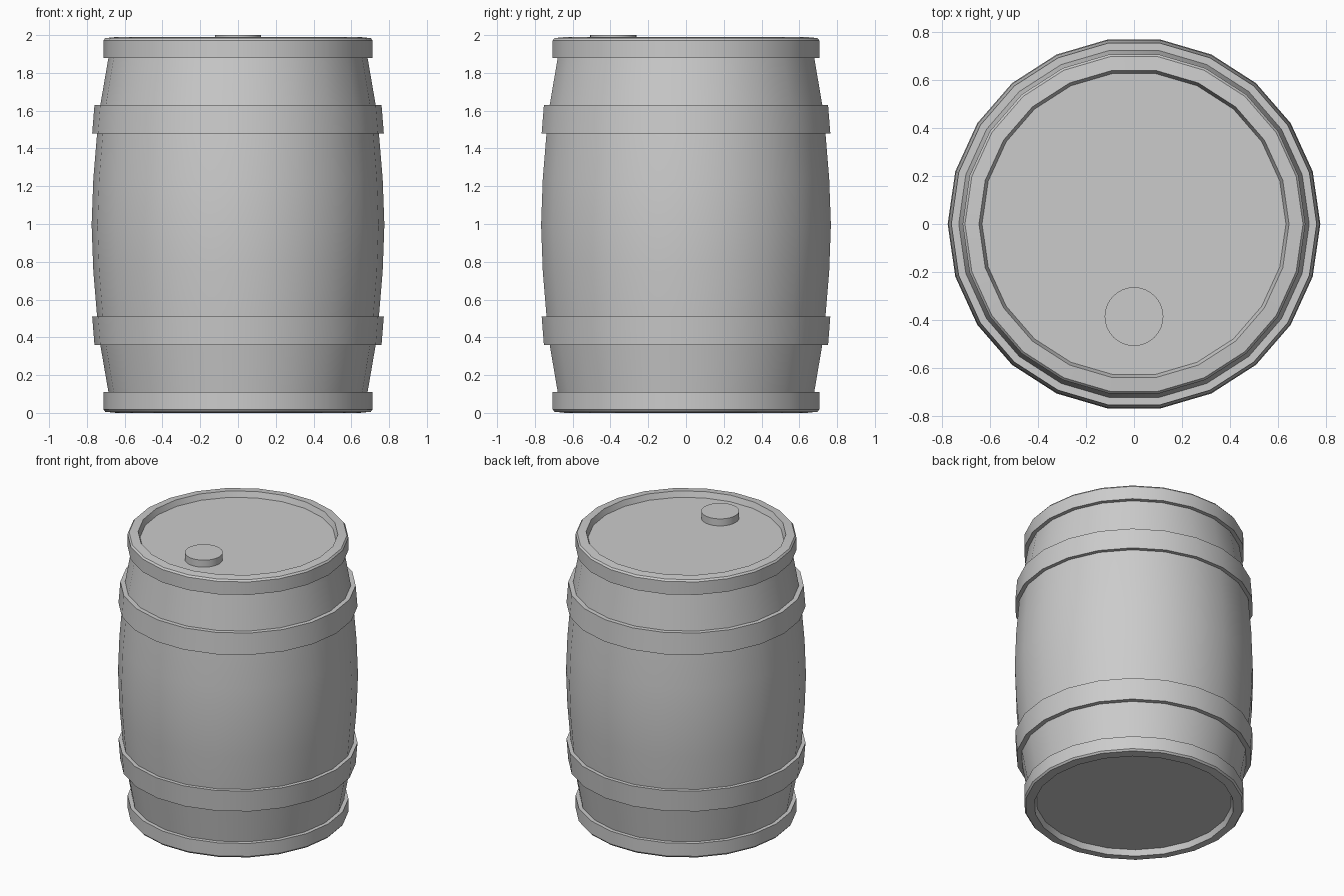
import bpy, bmesh, math

if "Cube" in bpy.data.objects:
    bpy.data.objects.remove(bpy.data.objects["Cube"])

SIDES = 22
TOTAL = 1.99  # barrel height without the cap; profile mirrors about its middle


def lathe(name, profile, sides, centre=(0, 0)):
    """Revolve (radius, z) points around z; the ends are closed with flat discs."""
    bm = bmesh.new()
    rings = []
    for r, z in profile:
        rings.append([bm.verts.new((centre[0] + r * math.cos(2 * math.pi * i / sides),
                                    centre[1] + r * math.sin(2 * math.pi * i / sides), z))
                      for i in range(sides)])
    for a, b in zip(rings, rings[1:]):
        for i in range(sides):
            j = (i + 1) % sides
            bm.faces.new((a[i], a[j], b[j], b[i]))
    bm.faces.new(rings[0][::-1])
    bm.faces.new(rings[-1])
    bmesh.ops.recalc_face_normals(bm, faces=bm.faces)
    mesh = bpy.data.meshes.new(name)
    bm.to_mesh(mesh)
    bm.free()
    obj = bpy.data.objects.new(name, mesh)
    bpy.context.collection.objects.link(obj)
    bpy.ops.object.select_all(action='DESELECT')
    obj.select_set(True)
    bpy.context.view_layer.objects.active = obj
    bpy.ops.object.shade_smooth_by_angle(angle=math.radians(30))
    return obj


# Barrel: lower half of the outline, from the recessed head up to the belly
head = [(0.632, 0.04), (0.645, 0.0)]
rim = [(0.703, 0.006), (0.713, 0.018), (0.713, 0.11)]
lower_stave = [(0.686, 0.11), (0.729, 0.36)]
hoop = [(0.76, 0.36), (0.772, 0.51)]
belly = [(0.746, 0.51), (0.766, 0.75)]
half = head + rim + lower_stave + hoop + belly
middle = [(0.775, TOTAL / 2)]
lathe("barrel", half + middle + [(r, TOTAL - z) for r, z in reversed(half)], SIDES)

# Round stopper on the top head
lathe("stopper", [(0.122, 1.95), (0.122, 2.0)], 32, (0, -0.385))
